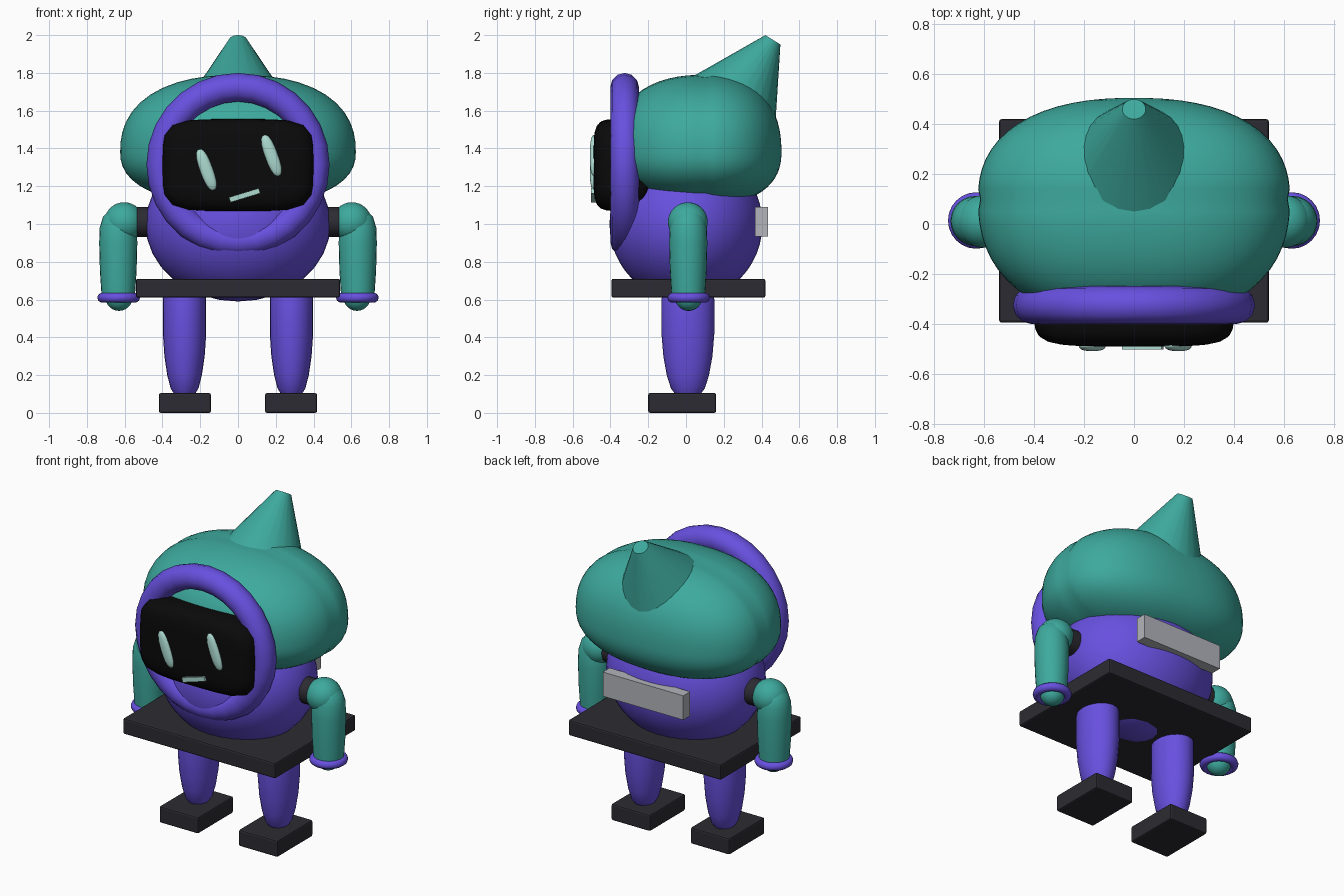
import bpy, bmesh, math
from mathutils import Matrix, Vector

cube = bpy.data.objects.get("Cube")
if cube:
    bpy.data.objects.remove(cube, do_unlink=True)


def material(name, rgb):
    m = bpy.data.materials.new(name)
    m.use_nodes = True
    m.diffuse_color = (*rgb, 1)
    m.node_tree.nodes["Principled BSDF"].inputs["Base Color"].default_value = (*rgb, 1)
    return m


TEAL = material("teal", (0.047, 0.40, 0.34))
PURPLE = material("purple", (0.138, 0.08, 0.74))
DARK = material("charcoal", (0.024, 0.024, 0.032))
BLACK = material("screen black", (0.003, 0.003, 0.003))
PALE = material("pale mint", (0.41, 0.70, 0.63))
GREY = material("light grey", (0.45, 0.46, 0.50))


def finish(bm, name, mat, loc=(0, 0, 0), rot=(0, 0, 0), smooth=True):
    bmesh.ops.recalc_face_normals(bm, faces=bm.faces[:])
    me = bpy.data.meshes.new(name)
    bm.to_mesh(me)
    bm.free()
    ob = bpy.data.objects.new(name, me)
    bpy.context.collection.objects.link(ob)
    me.materials.append(mat)
    ob.location, ob.rotation_euler = loc, rot
    if smooth:
        bpy.ops.object.select_all(action="DESELECT")
        ob.select_set(True)
        bpy.context.view_layer.objects.active = ob
        bpy.ops.object.shade_smooth_by_angle(angle=math.radians(40))
    return ob


def box(name, mat, size, loc, rot=(0, 0, 0), bevel=0.0):
    bm = bmesh.new()
    bmesh.ops.create_cube(bm, size=1)
    bmesh.ops.scale(bm, vec=size, verts=bm.verts[:])
    if bevel:
        bmesh.ops.bevel(bm, geom=bm.edges[:], offset=bevel, segments=2,
                        profile=0.5, affect="EDGES")
    return finish(bm, name, mat, loc, rot, smooth=False)


def blob(name, mat, low, high, power, loc, rot=(0, 0, 0), segs=32, groove=1.0):
    """Rounded solid with its poles along y; low and high are radii per direction."""
    bm = bmesh.new()
    bmesh.ops.create_uvsphere(bm, u_segments=segs, v_segments=segs // 2 + 8, radius=1)
    bmesh.ops.rotate(bm, matrix=Matrix.Rotation(math.pi / 2, 3, "X"), verts=bm.verts[:])
    for v in bm.verts:
        k = sum(abs(c) ** power for c in v.co) ** (-1 / power)
        if abs(v.co.y) < 0.001:
            k *= groove
        v.co = Vector([c * k * (h if c > 0 else l) for c, l, h in zip(v.co, low, high)])
    return finish(bm, name, mat, loc, rot)


def ellipsoid(name, mat, radii, power, loc, rot=(0, 0, 0), segs=32):
    return blob(name, mat, radii, radii, power, loc, rot, segs)


def lathe(name, mat, profile, loc=(0, 0, 0), rot=(0, 0, 0), segs=24, squash=1.0):
    """Turn (radius, height) points around z and cap both ends."""
    bm = bmesh.new()
    rings = [[bm.verts.new((r * squash * math.cos(i * math.tau / segs),
                            r * math.sin(i * math.tau / segs), z))
              for i in range(segs)] for r, z in profile]
    for a, b in zip(rings, rings[1:]):
        for i in range(segs):
            j = (i + 1) % segs
            bm.faces.new((a[i], a[j], b[j], b[i]))
    bm.faces.new(rings[0])
    bm.faces.new(rings[-1])
    return finish(bm, name, mat, loc, rot)


def torus(name, mat, major, minor, loc, rot=(0, 0, 0), segs=28, sides=12):
    bm = bmesh.new()
    rings = []
    for i in range(segs):
        a = i * math.tau / segs
        rings.append([])
        for j in range(sides):
            b = j * math.tau / sides
            r = major + minor * math.cos(b)
            rings[-1].append(bm.verts.new((r * math.cos(a), r * math.sin(a),
                                           minor * math.sin(b))))
    for i in range(segs):
        p, q = rings[i], rings[(i + 1) % segs]
        for j in range(sides):
            k = (j + 1) % sides
            bm.faces.new((p[j], q[j], q[k], p[k]))
    return finish(bm, name, mat, loc, rot)


# Body and tray
ellipsoid("body", PURPLE, (0.49, 0.405, 0.41), 2, (0, 0, 1.0))
box("tray", DARK, (1.08, 0.815, 0.1), (0, 0.0125, 0.66), bevel=0.01)
box("back_plate", GREY, (0.57, 0.07, 0.155), (0, 0.4, 1.0125))

# Hood with a shallow seam, and its backward-leaning peak
blob("hood", TEAL, (0.625, 0.49, 0.28), (0.625, 0.405, 0.41), 2.35,
     (0, 0.1, 1.38), segs=48, groove=0.985)
lathe("hood_peak", TEAL, [(0.29, -0.45), (0.047, 0)], (0, 0.46, 1.975),
      (math.radians(-32), 0, 0))

# Face
torus("face_ring", PURPLE, 0.409, 0.076, (0, -0.325, 1.315), (math.pi / 2, 0, 0))
ellipsoid("face_screen", BLACK, (0.4, 0.16, 0.243), 5, (0, -0.33, 1.312))
for name, x, z in (("right_eye", -0.167, 1.287), ("left_eye", 0.177, 1.362)):
    ellipsoid(name, PALE, (0.034, 0.024, 0.115), 2.6, (x, -0.485, z),
              (0, math.radians(-20), 0), segs=20)
box("mouth", PALE, (0.165, 0.04, 0.028), (0.035, -0.482, 1.152),
    (0, math.radians(-17), 0))

# Limbs
for side, s in (("left", 1), ("right", -1)):
    lathe(side + "_leg", PURPLE,
          [(0.06, 0.09), (0.09, 0.13), (0.112, 0.2), (0.13, 0.3),
           (0.14, 0.42), (0.14, 0.6), (0.13, 0.65)],
          (s * 0.283, 0.01, 0), squash=0.82)
    box(side + "_foot", DARK, (0.276, 0.36, 0.105), (s * 0.281, -0.02, 0.0525), bevel=0.01)
    lathe(side + "_shoulder_joint", DARK, [(0.08, -0.07), (0.08, 0.07)],
          (s * 0.5, 0.01, 1.01), (0, math.pi / 2, 0))
    ellipsoid(side + "_shoulder", TEAL, (0.105, 0.105, 0.105), 2, (s * 0.603, 0.01, 1.01))
    lathe(side + "_arm", TEAL,
          [(0.087, 0.6), (0.097, 0.75), (0.101, 0.9), (0.098, 0.98),
           (0.08, 1.04), (0.04, 1.08)], (s * 0.634, 0.012, 0))
    torus(side + "_cuff", PURPLE, 0.087, 0.026, (s * 0.632, 0.014, 0.61), segs=24, sides=10)
    ellipsoid(side + "_hand", TEAL, (0.072, 0.072, 0.072), 2, (s * 0.63, 0.014, 0.612), segs=24)
